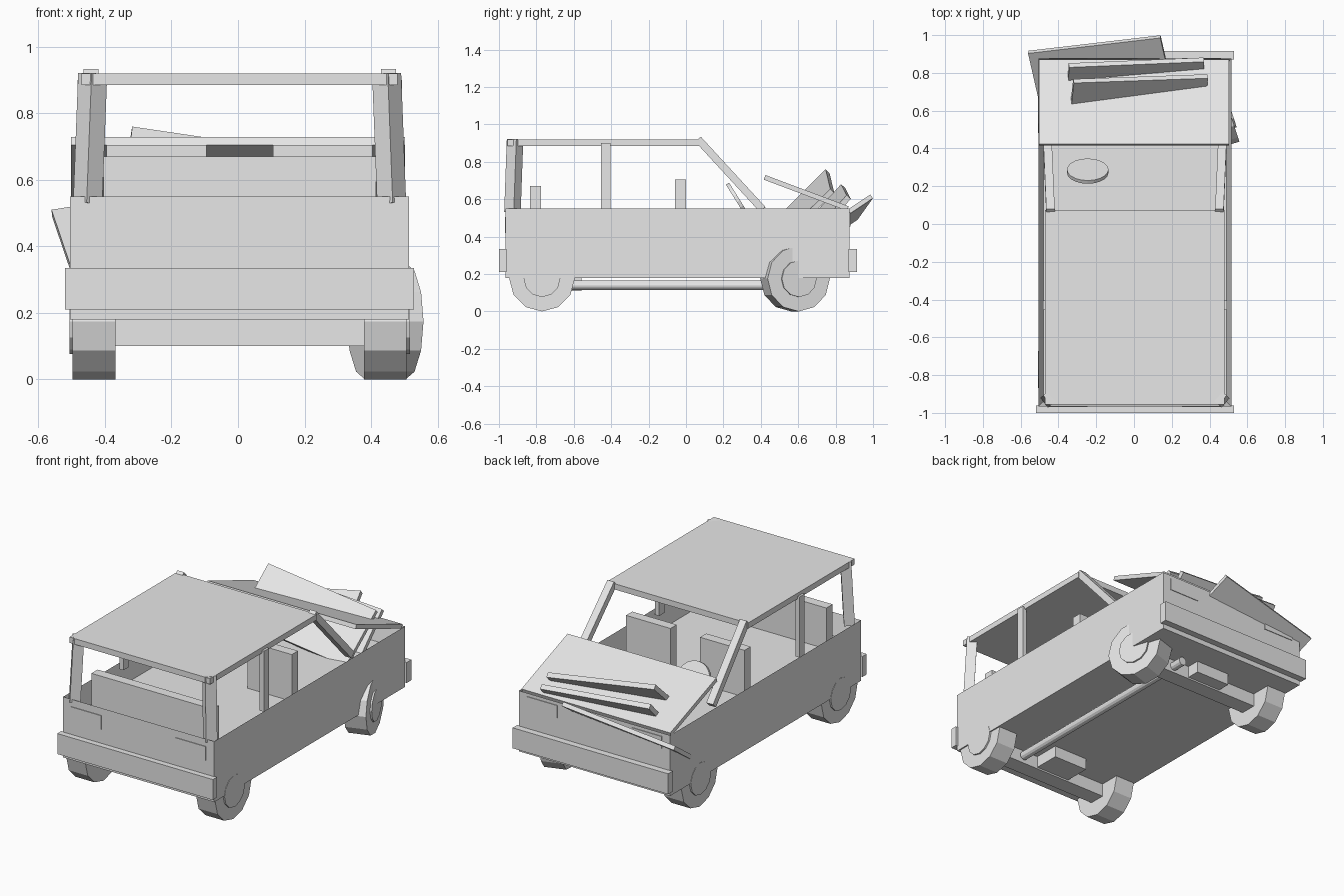
import bpy, bmesh, math
from mathutils import Vector, Matrix

if "Cube" in bpy.data.objects:
    bpy.data.objects.remove(bpy.data.objects["Cube"])

grey = bpy.data.materials.new("plain grey")
grey.diffuse_color = (0.8, 0.8, 0.8, 1)
grey.use_nodes = True
grey.node_tree.nodes["Principled BSDF"].inputs["Base Color"].default_value = grey.diffuse_color
CX = 0.005  # centre line of the car


def make(name, bm, matrix=None):
    bmesh.ops.recalc_face_normals(bm, faces=bm.faces)
    me = bpy.data.meshes.new(name)
    bm.to_mesh(me)
    bm.free()
    me.materials.append(grey)
    ob = bpy.data.objects.new(name, me)
    bpy.context.collection.objects.link(ob)
    if matrix:
        ob.matrix_world = matrix
    return ob


def cube(size):
    bm = bmesh.new()
    bmesh.ops.create_cube(bm, size=1)
    bmesh.ops.scale(bm, vec=size, verts=bm.verts)
    return bm


def box(name, x, y, z):
    """Axis-aligned box from (min, max) pairs."""
    mid = Vector([(a + b) / 2 for a, b in (x, y, z)])
    return make(name, cube([b - a for a, b in (x, y, z)]), Matrix.Translation(mid))


def frame(u, v, origin):
    """Matrix with local x along u and local y near v."""
    u = u.normalized()
    w = u.cross(v).normalized()
    v = w.cross(u)
    m = Matrix((u, v, w)).transposed().to_4x4()
    m.translation = origin
    return m


def beam(name, a, b, side, w, d):
    """Box between two points."""
    a, b = Vector(a), Vector(b)
    return make(name, cube(((b - a).length, w, d)), frame(b - a, Vector(side), (a + b) / 2))


def panel(name, a, b, down, width, thick):
    """Loose plate hanging from its upper edge a-b."""
    a, b, down = Vector(a), Vector(b), Vector(down)
    m = frame(b - a, down, (a + b) / 2)
    m.translation = (a + b) / 2 + m.col[1].to_3d() * width / 2
    return make(name, cube(((b - a).length, width, thick)), m)


def cylinder(bm, r, depth, sides, matrix):
    bmesh.ops.create_cone(bm, cap_ends=True, segments=sides, radius1=r, radius2=r,
                          depth=depth, matrix=matrix)


# open tub body: walls and a raised floor
bm = cube((1.02, 1.84, 0.37))
top = max(bm.faces, key=lambda f: f.calc_center_median().z)
bmesh.ops.inset_region(bm, faces=[top], thickness=0.035)
bmesh.ops.translate(bm, vec=(0, 0, -0.13), verts=top.verts)
make("body", bm, Matrix.Translation((CX, -0.045, 0.365)))

# bumpers
box("rear_bumper", (-0.52, 0.53), (-1.0, -0.96), (0.21, 0.335))
box("front_bumper", (-0.52, 0.53), (0.87, 0.915), (0.21, 0.335))

# lamps, flush plates on both ends
for s in (-1, 1):
    x = sorted((CX + s * 0.25, CX + s * 0.455))
    box("tail_lamp", x, (-0.969, -0.962), (0.42, 0.505))
    box("head_lamp", x, (0.872, 0.879), (0.455, 0.53))

# roof and pillars
box("roof", (-0.47, 0.48), (-0.955, 0.075), (0.885, 0.92))
for s in (-1, 1):
    beam("windscreen_pillar", (CX + s * 0.447, 0.065, 0.92), (CX + s * 0.462, 0.41, 0.545),
         (1, 0, 0), 0.045, 0.04)
    box("door_pillar", sorted((CX + s * 0.46, CX + s * 0.488)), (-0.455, -0.405), (0.53, 0.9))
    beam("rear_pillar", (CX + s * 0.457, -0.928, 0.53), (CX + s * 0.442, -0.914, 0.92),
         (s * 0.78, -0.62, 0), 0.06, 0.065)

# seats
for s in (-1, 1):
    x = sorted((CX + s * 0.1, CX + s * 0.4))
    box("front_seat", x, (-0.06, 0.0), (0.4, 0.705))
box("rear_seat", (-0.405, 0.415), (-0.835, -0.775), (0.4, 0.67))

# steering wheel, a tilted disc
bm = bmesh.new()
cylinder(bm, 0.11, 0.02, 20, Matrix())
make("steering_wheel", bm, Matrix.Translation((-0.245, 0.28, 0.59))
     @ Matrix.Rotation(math.radians(-58), 4, 'X'))

# sprung bonnet and crumpled plates
beam("bonnet", (CX - 0.005, 0.42, 0.717), (CX - 0.005, 0.865, 0.55), (1, 0, 0), 1.005, 0.026)
panel("crumpled_plate_high", (-0.32, 0.757, 0.75), (0.39, 0.782, 0.645), (-0.05, -0.7, -0.7), 0.36, 0.03)
panel("crumpled_plate_low", (-0.345, 0.84, 0.67), (0.37, 0.87, 0.612), (-0.05, -0.65, -0.72), 0.3, 0.03)
panel("torn_front_plate", (-0.56, 0.91, 0.50), (0.14, 0.992, 0.615), (0.06, -0.24, -0.16), 0.36, 0.025)


# wheels with hubs; the front right one is knocked askew
def wheel(name, x, y, side, turn=0):
    bm = bmesh.new()
    rot = Matrix.Rotation(math.radians(90), 4, 'Y')
    cylinder(bm, 0.175, 0.128, 12, rot)
    cylinder(bm, 0.098, 0.02, 12, Matrix.Translation((side * 0.064, 0, 0)) @ rot)
    make(name, bm, Matrix.Translation((x, y, 0.175)) @ Matrix.Rotation(math.radians(turn), 4, 'Z'))


wheel("rear_left_wheel", -0.433, -0.77, -1)
wheel("rear_right_wheel", 0.443, -0.77, 1)
wheel("front_left_wheel", -0.433, 0.58, -1)
wheel("front_right_wheel", 0.443, 0.583, 1, 18)

# underside: axles, gear housings and exhaust pipe
for y, d in ((-0.77, 0.16), (0.58, 0.08)):
    box("axle", (-0.39, 0.4), (y - 0.05, y + 0.05), (0.1, 0.19))
    box("gear_housing", (-0.11, 0.12), (y + 0.04, y + 0.05 + d), (0.11, 0.19))
bm = bmesh.new()
cylinder(bm, 0.026, 1.42, 12, Matrix.Rotation(math.radians(90), 4, 'X'))
make("exhaust_pipe", bm, Matrix.Translation((0.23, 0.0, 0.14)))
